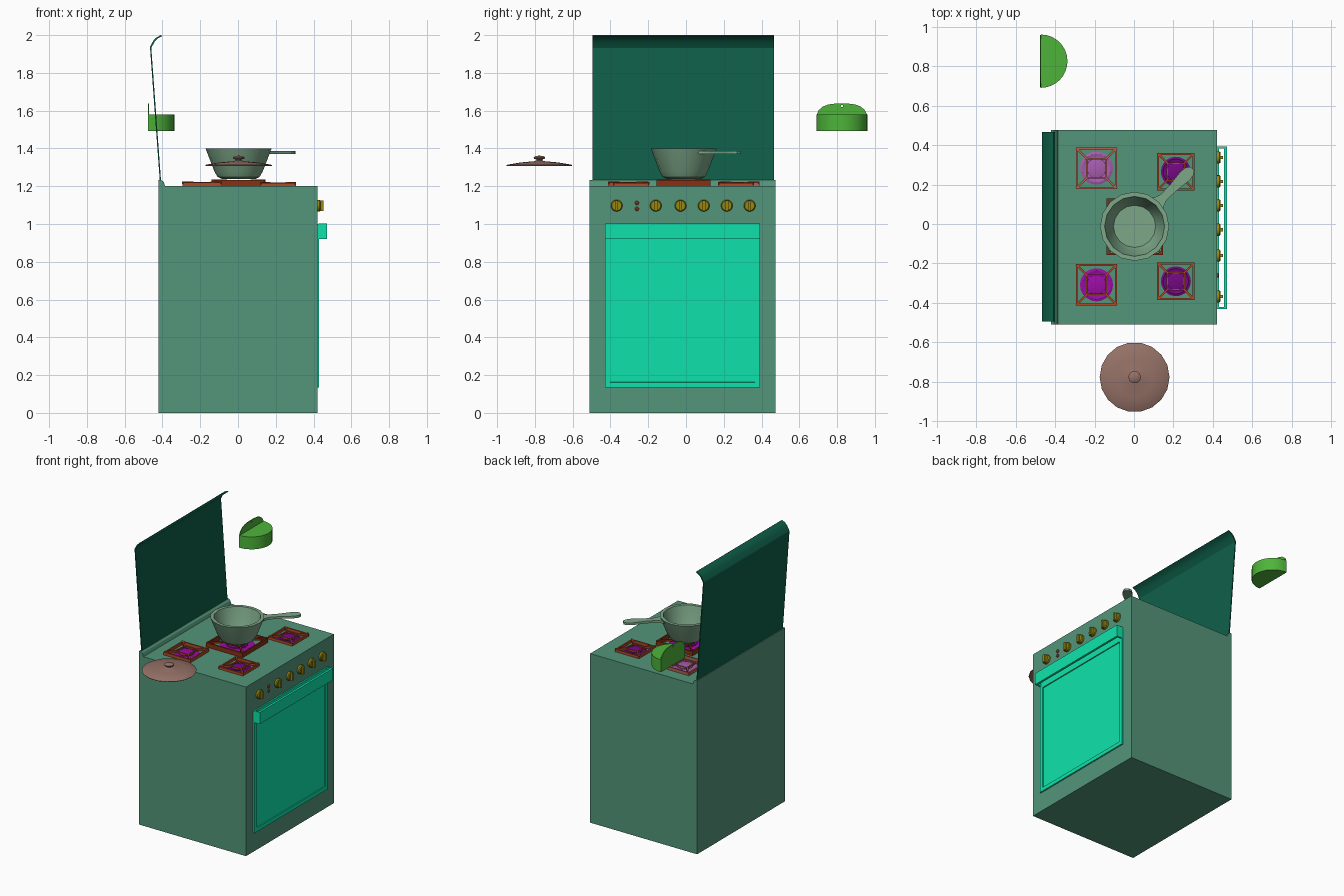
import bpy, bmesh, math
from mathutils import Matrix, Vector

if "Cube" in bpy.data.objects:
    bpy.data.objects.remove(bpy.data.objects["Cube"])


def material(name, rgb):
    # rgb is the lit on-screen colour (0-255); convert to a linear base colour
    m = bpy.data.materials.new(name)
    base = [min(1, c / 255 / 0.9) for c in rgb]
    m.diffuse_color = (*[((c + 0.055) / 1.055) ** 2.4 if c > 0.04 else c / 12.92 for c in base], 1)
    m.use_nodes = True
    m.node_tree.nodes["Principled BSDF"].inputs["Base Color"].default_value = m.diffuse_color
    return m


GREEN = material("enamel", (75, 134, 109))
DARK = material("lid_green", (13, 86, 65))
TEAL = material("door_teal", (13, 204, 154))
RUST = material("grate_rust", (158, 66, 34))
DARK_RUST = material("grate_dark_rust", (122, 44, 18))
PINK_RUST = material("grate_pink_rust", (160, 88, 72))
PURPLE = material("burner_purple", (140, 12, 150))
DEEP_PURPLE = material("burner_deep_purple", (104, 8, 116))
PALE_PURPLE = material("burner_pale_purple", (150, 84, 158))
OLIVE = material("knob_olive", (136, 122, 14))
RED = material("light_red", (160, 66, 44))
SAGE = material("pot_sage", (112, 150, 122))
MAUVE = material("lid_mauve", (134, 102, 92))
LEAF = material("holder_green", (70, 162, 52))


def finish(bm, name, mat, smooth=None):
    bmesh.ops.recalc_face_normals(bm, faces=bm.faces)
    me = bpy.data.meshes.new(name)
    bm.to_mesh(me)
    bm.free()
    ob = bpy.data.objects.new(name, me)
    bpy.context.collection.objects.link(ob)
    me.materials.append(mat)
    if smooth:
        bpy.ops.object.select_all(action='DESELECT')
        ob.select_set(True)
        bpy.context.view_layer.objects.active = ob
        bpy.ops.object.shade_smooth_by_angle(angle=math.radians(smooth))
    return ob


def add_box(bm, lo, hi, turn=None):
    c = [(a + b) / 2 for a, b in zip(lo, hi)]
    s = [b - a for a, b in zip(lo, hi)]
    m = Matrix.Translation(c) @ Matrix.Diagonal((*s, 1))
    bmesh.ops.create_cube(bm, size=1, matrix=(turn @ m) if turn else m)


def add_prism(bm, pts, axis, lo, hi):
    # extrude a 2D outline along one axis
    def place(p, h):
        q = list(p)
        q.insert("xyz".index(axis), h)
        return q
    f = bm.faces.new([bm.verts.new(place(p, lo)) for p in pts])
    r = bmesh.ops.extrude_face_region(bm, geom=[f])
    move = Vector(place((0, 0), hi - lo))
    bmesh.ops.translate(bm, vec=move, verts=[v for v in r["geom"] if isinstance(v, bmesh.types.BMVert)])


def add_lathe(bm, profile, sides, loc, axis="z"):
    # spin (radius, height) points; radius 0 closes the form
    rings = []
    for r, h in profile:
        ring = []
        for i in range(sides if r else 1):
            a = 2 * math.pi * i / sides
            u, v = r * math.cos(a), r * math.sin(a)
            p = (u, v, h) if axis == "z" else (h, u, v)
            ring.append(bm.verts.new(Vector(loc) + Vector(p)))
        rings.append(ring)
    for a, b in zip(rings, rings[1:]):
        for i in range(sides):
            j = (i + 1) % sides
            quad = [a[i % len(a)], a[j % len(a)], b[j % len(b)], b[i % len(b)]]
            bm.faces.new(list(dict.fromkeys(quad)))


# cabinet
bm = bmesh.new()
add_box(bm, (-0.42, -0.51, 0), (0.42, 0.475, 1.2))
finish(bm, "stove_body", GREEN)

# rounded ledge carrying the lid hinge
bm = bmesh.new()
add_prism(bm, [(-0.42, 1.2), (-0.42, 1.232), (-0.405, 1.232), (-0.393, 1.222), (-0.385, 1.2)], "y", -0.51, 0.475)
finish(bm, "rear_ledge", GREEN)

# raised lid with curled edge, thickened from its profile path
path = [(-0.411, 1.225), (-0.463, 1.935), (-0.445, 1.969), (-0.428, 1.986), (-0.405, 1.998)]
outer = [(x - 0.003, z + 0.002) for x, z in path]
inner = [(x + 0.004, z - 0.003) for x, z in path]
bm = bmesh.new()
add_prism(bm, outer + inner[::-1], "y", -0.495, 0.465)
finish(bm, "stove_lid", DARK, 25)

# oven door with a sunken panel
bm = bmesh.new()
add_box(bm, (0.415, -0.43, 0.135), (0.43, 0.392, 1.0))
front = max(bm.faces, key=lambda f: f.calc_center_median().x)
bmesh.ops.inset_region(bm, faces=[front], thickness=0.038)
for v in front.verts:
    v.co.z -= 0.07 if v.co.z > 0.5 else 0
bmesh.ops.inset_region(bm, faces=[front], thickness=0.001, depth=-0.007)
finish(bm, "oven_door", TEAL)

# door handle, a flat bar with returned ends
bm = bmesh.new()
add_prism(bm, [(0.425, -0.43), (0.472, -0.43), (0.472, 0.392), (0.425, 0.392), (0.425, 0.382),
               (0.456, 0.382), (0.456, -0.42), (0.425, -0.42)], "z", 0.92, 1.003)
finish(bm, "door_handle", TEAL)

# control knobs
for i, y in enumerate((-0.367, -0.16, -0.029, 0.094, 0.216, 0.337)):
    bm = bmesh.new()
    add_lathe(bm, [(0, 0), (0.031, 0), (0.031, 0.012), (0.026, 0.018), (0, 0.018)], 16, (0.42, y, 1.097), "x")
    add_box(bm, (0.43, y - 0.008, 1.07), (0.452, y + 0.008, 1.124))
    finish(bm, f"control_knob_{i + 1}", OLIVE, 30)

# indicator lights
for i, z in enumerate((1.08, 1.112)):
    bm = bmesh.new()
    add_lathe(bm, [(0, 0), (0.011, 0), (0.011, 0.006), (0.006, 0.01), (0, 0.01)], 12, (0.42, -0.26, z), "x")
    finish(bm, f"indicator_light_{i + 1}", RED)

# burners and grates: x, y, half size, grate top, colours
BURNERS = [(-0.19, 0.283, 0.105, 1.225, PALE_PURPLE, PINK_RUST), (0.212, 0.265, 0.095, 1.222, DEEP_PURPLE, RUST),
           (-0.19, -0.308, 0.105, 1.225, PURPLE, RUST), (0.212, -0.29, 0.095, 1.222, DEEP_PURPLE, RUST),
           (0.003, -0.014, 0.143, 1.236, PURPLE, DARK_RUST)]
for i, (x, y, h, top, flame, iron) in enumerate(BURNERS):
    bm = bmesh.new()
    r = h * 0.8
    add_lathe(bm, [(0, 0), (r, 0), (r, 0.004), (r * 0.85, 0.008), (r * 0.7, 0.004), (r * 0.6, 0.004),
                   (r * 0.6, 0.012), (r * 0.5, 0.015), (0, 0.015)], 20, (x, y, 1.199))
    finish(bm, f"burner_{i + 1}", flame, 30)
    bm = bmesh.new()
    w = 0.01
    for k in range(4):
        turn = Matrix.Translation((x, y, 0)) @ Matrix.Rotation(k * math.pi / 2, 4, "Z")
        add_box(bm, (-h, -h, 1.2), (h - w, -h + w, top - 0.004), turn)
        q = h * 0.5
        add_box(bm, (-q, -q, top - 0.012), (q - 0.008, -q + 0.008, top - 0.002), turn)
        diag = turn @ Matrix.Rotation(math.pi / 4, 4, "Z")
        add_box(bm, (q * 1.3, -0.005, top - 0.014), (h * 1.38, 0.005, top), diag)
    finish(bm, f"grate_{i + 1}", iron)

# pot, hollow with a thick rim
bm = bmesh.new()
add_lathe(bm, [(0, 1.238), (0.088, 1.238), (0.112, 1.25), (0.128, 1.278), (0.171, 1.39), (0.175, 1.4),
               (0.152, 1.4), (0.122, 1.28), (0.107, 1.252), (0, 1.25)], 16, (0.003, -0.012, 0))
finish(bm, "pot", SAGE, 30)

# pot handle: narrow neck, rounded end
half = [(0.155, 0.048), (0.18, 0.03), (0.21, 0.021), (0.27, 0.022), (0.36, 0.032), (0.395, 0.027), (0.413, 0.013)]
bm = bmesh.new()
add_prism(bm, half + [(a, -b) for a, b in reversed(half)], "z", 1.371, 1.387)
bmesh.ops.rotate(bm, verts=bm.verts, matrix=Matrix.Rotation(math.radians(45), 3, "Z"))
bmesh.ops.translate(bm, verts=bm.verts, vec=(0.003, -0.012, 0))
finish(bm, "pot_handle", SAGE)

# pot lid with knob
bm = bmesh.new()
add_lathe(bm, [(0, 1.322), (0.1, 1.318), (0.174, 1.306), (0.177, 1.31), (0.172, 1.314), (0.1, 1.326), (0.03, 1.332),
               (0.016, 1.336), (0.016, 1.342), (0.03, 1.346), (0.031, 1.353), (0.02, 1.36), (0, 1.362)],
          18, (0.003, -0.776, 0))
finish(bm, "pot_lid", MAUVE, 30)

# half-round wall holder
cy, R = 0.825, 0.135
arc = [(-0.472 + R * math.cos(a), cy + R * math.sin(a)) for a in [math.pi * (k / 16 - 0.5) for k in range(17)]]
bm = bmesh.new()
add_prism(bm, arc, "z", 1.492, 1.58)
finish(bm, "half_round_holder", LEAF, 30)

# backplate of the holder, with a hanging hole
side = [(0.133, 1.492), (0.133, 1.58), (0.122, 1.603), (0.1, 1.622), (0.07, 1.633), (0.03, 1.638)]
bm = bmesh.new()
add_prism(bm, [(cy + a, z) for a, z in side] + [(cy - a, z) for a, z in reversed(side)], "x", -0.476, -0.47)
plate = finish(bm, "holder_backplate", LEAF)
bm = bmesh.new()
add_lathe(bm, [(0, -0.02), (0.006, -0.02), (0.006, 0.02), (0, 0.02)], 10, (-0.473, cy, 1.624), "x")
cutter = finish(bm, "hole_cutter", LEAF)
cutter.hide_render = cutter.hide_viewport = True
cut = plate.modifiers.new("hanging_hole", "BOOLEAN")
cut.operation = "DIFFERENCE"
cut.object = cutter
